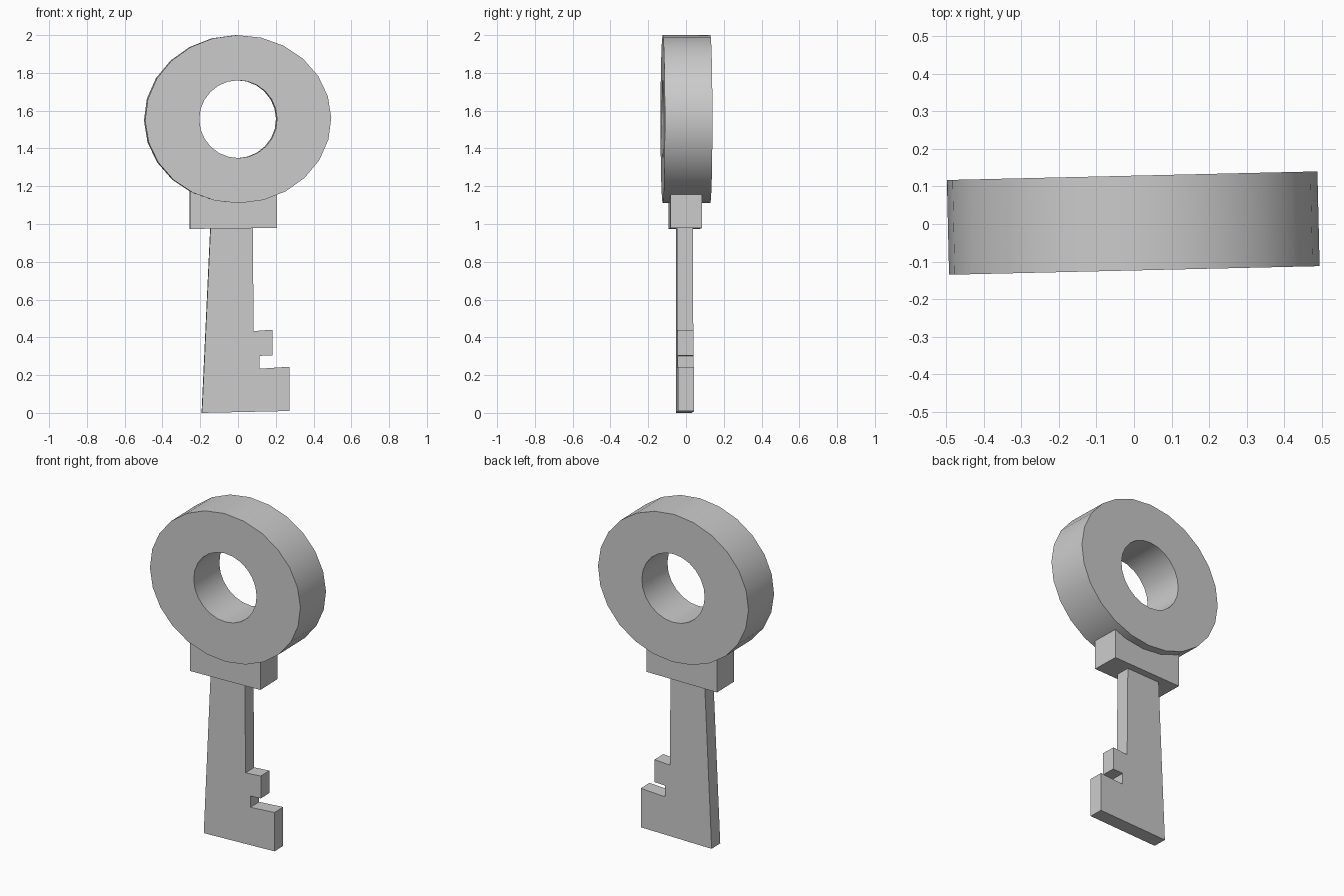
import bpy, bmesh, math

if "Cube" in bpy.data.objects:
    bpy.data.objects.remove(bpy.data.objects["Cube"])

TURN = 0.0232   # whole key is turned slightly about z
SIDES = 24


def finish(name, bm, y, smooth=False):
    bmesh.ops.recalc_face_normals(bm, faces=bm.faces)
    mesh = bpy.data.meshes.new(name)
    bm.to_mesh(mesh)
    bm.free()
    ob = bpy.data.objects.new(name, mesh)
    bpy.context.collection.objects.link(ob)
    ob.location.y = y
    ob.rotation_euler.z = TURN
    if smooth:
        bpy.ops.object.select_all(action='DESELECT')
        ob.select_set(True)
        bpy.context.view_layer.objects.active = ob
        bpy.ops.object.shade_smooth_by_angle(angle=math.radians(35))
    return ob


def plate(name, outline, thickness, y):
    """Extrude an x-z outline along y, centred on y."""
    bm = bmesh.new()
    face = bm.faces.new([bm.verts.new((x, -thickness / 2, z)) for x, z in outline])
    new = bmesh.ops.extrude_face_region(bm, geom=[face])['geom']
    bmesh.ops.translate(bm, vec=(0, thickness, 0),
                        verts=[v for v in new if isinstance(v, bmesh.types.BMVert)])
    return finish(name, bm, y)


def ring(name, cx, cz, rx, rz, hole, thickness, y, tilt):
    """Oval disc with a round hole: four loops joined in a closed tube."""
    bm = bmesh.new()
    h = thickness / 2
    loops = []
    for a, b, yy in ((rx, rz, -h), (rx, rz, h), (hole, hole, h), (hole, hole, -h)):
        loop = []
        for i in range(SIDES):
            t = 2 * math.pi * i / SIDES
            u, w = a * math.cos(t), b * math.sin(t)
            loop.append(bm.verts.new((cx + u * math.cos(tilt) - w * math.sin(tilt), yy,
                                      cz + u * math.sin(tilt) + w * math.cos(tilt))))
        loops.append(loop)
    for k in range(4):
        p, q = loops[k], loops[(k + 1) % 4]
        for i in range(SIDES):
            j = (i + 1) % SIDES
            bm.faces.new((p[i], p[j], q[j], q[i]))
    return finish(name, bm, y, smooth=True)


# Round handle
ring("key_bow", -0.002, 1.555, 0.493, 0.445, 0.206, 0.252, 0.0025, 0.015)

# Block between handle and shaft
plate("key_collar", [(-0.256, 0.974), (0.205, 0.979), (0.205, 1.18), (-0.256, 1.18)],
      0.167, -0.004)

# Tapered shaft with teeth
plate("key_shaft", [(-0.192, 0.0), (0.272, 0.01), (0.272, 0.244), (0.114, 0.234),
                    (0.114, 0.302), (0.182, 0.305), (0.182, 0.44), (0.082, 0.433),
                    (0.077, 0.99), (-0.146, 0.99)],
      0.085, -0.006)
